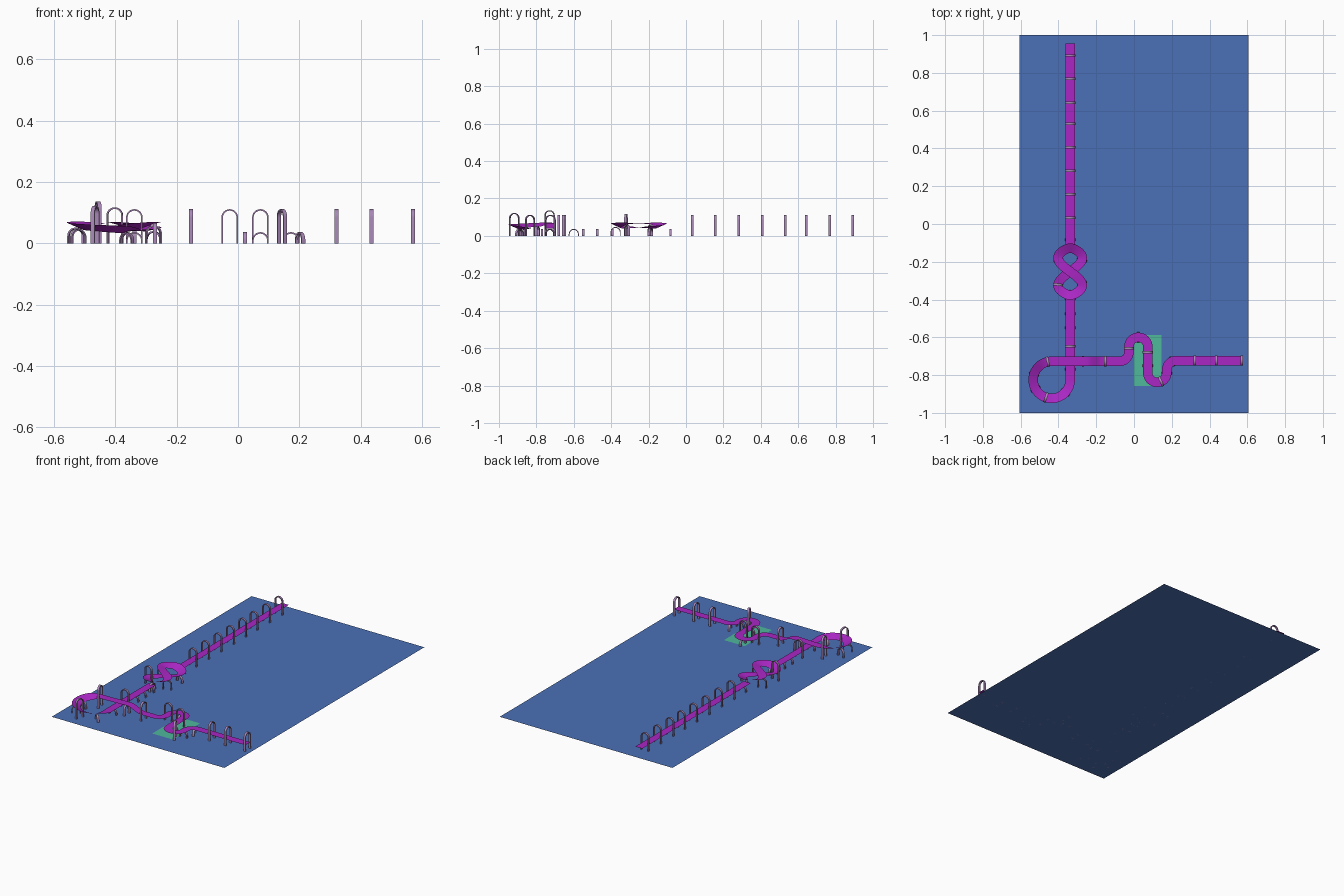
import bpy, bmesh, math
from mathutils import Vector

if "Cube" in bpy.data.objects:
    bpy.data.objects.remove(bpy.data.objects["Cube"])

def material(name, rgb):
    m = bpy.data.materials.new(name)
    m.diffuse_color = (*rgb, 1)
    m.use_nodes = True
    m.node_tree.nodes["Principled BSDF"].inputs["Base Color"].default_value = m.diffuse_color
    return m

BLUE = material("blue", (.07, .16, .47))
TEAL = material("teal", (.08, .48, .33))
PURPLE = material("purple", (.40, .02, .55))
MAUVE = material("mauve", (.40, .25, .48))
CX, Z0, HALF = -.338, .04, .025

def finish(bm, name, mat, smooth=False):
    me = bpy.data.meshes.new(name)
    bm.to_mesh(me)
    bm.free()
    ob = bpy.data.objects.new(name, me)
    bpy.context.collection.objects.link(ob)
    me.materials.append(mat)
    for p in me.polygons:
        p.use_smooth = smooth
    return ob

def sheet(name, x0, x1, y0, y1, z, mat):
    bm = bmesh.new()
    bm.faces.new([bm.verts.new(c) for c in
                  ((x0, y0, z), (x1, y0, z), (x1, y1, z), (x0, y1, z))])
    finish(bm, name, mat)

# path samples are (x, y, z, heading, tilt); tilt = height of the right edge over centre
def ribbon(name, path):
    bm = bmesh.new()
    rows = []
    for x, y, z, h, t in path:
        rx, ry = math.sin(h) * HALF, -math.cos(h) * HALF
        rows.append((bm.verts.new((x + rx, y + ry, z + t)),
                     bm.verts.new((x - rx, y - ry, z - t))))
    for (a, b), (c, d) in zip(rows, rows[1:]):
        bm.faces.new((a, c, d, b))
    finish(bm, name, PURPLE, True)

def walk(x, y, h, segs):
    """Follow straights (length, 0) and arcs (radius, angle) with end height and tilt."""
    z, out = Z0, [(x, y, Z0, h, 0)]
    for size, ang, z1, tilt in segs:
        n = max(8, int(abs(ang) / 6))
        a = math.radians(ang)
        step = abs(a) * size / n if ang else size / n
        chord = 2 * size * math.sin(abs(a) / n / 2) if ang else step
        for i in range(1, n + 1):
            h += a / n / 2
            x += chord * math.cos(h)
            y += chord * math.sin(h)
            h += a / n / 2
            u = i / n
            s = u if ang else u * u * (3 - 2 * u)
            out.append((x, y, z + (z1 - z) * s, h,
                        tilt * min(1, 2 * math.sin(math.pi * u)) if tilt else 0))
        z = z1
    return out

# ground board and patch
sheet("ground_board", -.605, .605, -1, 1, 0, BLUE)
sheet("teal_patch", 0, .146, -.858, -.588, .002, TEAL)

# long straight
DOWN = -math.pi / 2
long_path = walk(CX, .955, DOWN, [(1.085, 0, Z0, 0)])
ribbon("long_straight_track", long_path)

# banked figure eight
def eight(t):
    return Vector((CX + .06 * math.sin(2 * t) - .012 * math.sin(4 * t),
                   -.252 + .124 * math.cos(t)))
eight_path = []
N = 96
for i in range(N + 1):
    t = 2 * math.pi * i / N
    p, d = eight(t), eight(t + .01) - eight(t - .01)
    z = .055 - .011 * math.sin(t)
    # turning clockwise on top lobe, anticlockwise on the lower lobe
    eight_path.append((p.x, p.y, z, math.atan2(d.y, d.x), -.011 * math.cos(t)))
ribbon("figure_eight_track", eight_path)

# straight, banked loop, overpass and wiggle
s_path = walk(CX, -.376, DOWN, [
    (.449, 0, Z0, 0), (.098, -270, .066, -.011), (.186, 0, .07, 0),
    (.09, 0, Z0, 0), (.083, 0, Z0, 0), (.05, 90, Z0, 0), (.027, 0, Z0, 0),
    (.05, -180, Z0, 0), (.138, 0, Z0, 0), (.05, 180, Z0, 0),
    (.015, 0, Z0, 0), (.05, -90, Z0, 0), (.352, 0, Z0, 0)])
# banking lifts the outside edge, which is the left one on a clockwise turn
ribbon("loop_and_wiggle_track", s_path)

def arch(name, x, y, h, top, depth=.013, r=.027, thick=.005):
    """Flat band bent over the track, legs standing on the ground."""
    bm = bmesh.new()
    prof = []
    for k in range(-1, 14):
        a = math.pi * min(max(k, 0), 12) / 12
        z = 0 if k in (-1, 13) else None
        prof.append([(q * math.cos(a),
                      z if z is not None else top - r + q * math.sin(a))
                     for q in (r, r - thick)])
    f, s = Vector((math.cos(h), math.sin(h), 0)), Vector((math.sin(h), -math.cos(h), 0))
    rows = []
    for (ou, oz), (iu, iz) in prof:
        rows.append([bm.verts.new(Vector((x, y, w)) + s * u + f * e)
                     for u, w, e in ((ou, oz, -depth / 2), (ou, oz, depth / 2),
                                     (iu, iz, depth / 2), (iu, iz, -depth / 2))])
    for A, B in zip(rows, rows[1:]):
        for i in range(4):
            j = (i + 1) % 4
            bm.faces.new((A[i], A[j], B[j], B[i]))
    bm.faces.new(rows[0])
    bm.faces.new(rows[-1])
    bmesh.ops.recalc_face_normals(bm, faces=bm.faces)
    ob = finish(bm, name, MAUVE, True)
    bpy.context.view_layer.objects.active = ob
    ob.select_set(True)
    bpy.ops.object.shade_smooth_by_angle(angle=math.radians(35))
    ob.select_set(False)

def place(name, path, spots, tall):
    for i, (x, y) in enumerate(spots):
        px, py, z, h, t = min(path, key=lambda p: (p[0] - x) ** 2 + (p[1] - y) ** 2)
        if abs(math.sin(h)) > .999:
            py = y
        elif abs(math.cos(h)) > .999:
            px = x
        arch(f"{name}_{i + 1}", px, py, h, z + .072 if tall else z - .003 - abs(t) * .4)

# tall hoops over the track
place("straight_hoop", long_path,
      [(CX, y) for y in (.892, .768, .643, .53, .407, .283, .157, .033)], True)
place("eight_hoop", eight_path, [(-.40, -.32)], True)
place("route_hoop", s_path,
      [(CX, -.648), (-.465, -.92), (-.46, -.727), (-.153, -.727), (-.027, -.657),
       (.074, -.68), (.14, -.83), (.322, -.723), (.435, -.723), (.571, -.723)], True)

# low arches under the track
place("straight_support", long_path, [(CX, -.083)], False)
place("eight_support", eight_path,
      [(-.40, -.19), (-.276, -.19), (-.276, -.31), (CX, -.376)], False)
place("route_support", s_path,
      [(CX, -.395), (CX, -.475), (CX, -.55), (CX, -.77), (-.36, -.89), (-.52, -.87),
       (-.53, -.79), (-.27, -.727), (.023, -.60), (.074, -.75),
       (.174, -.79), (.205, -.73)], False)
